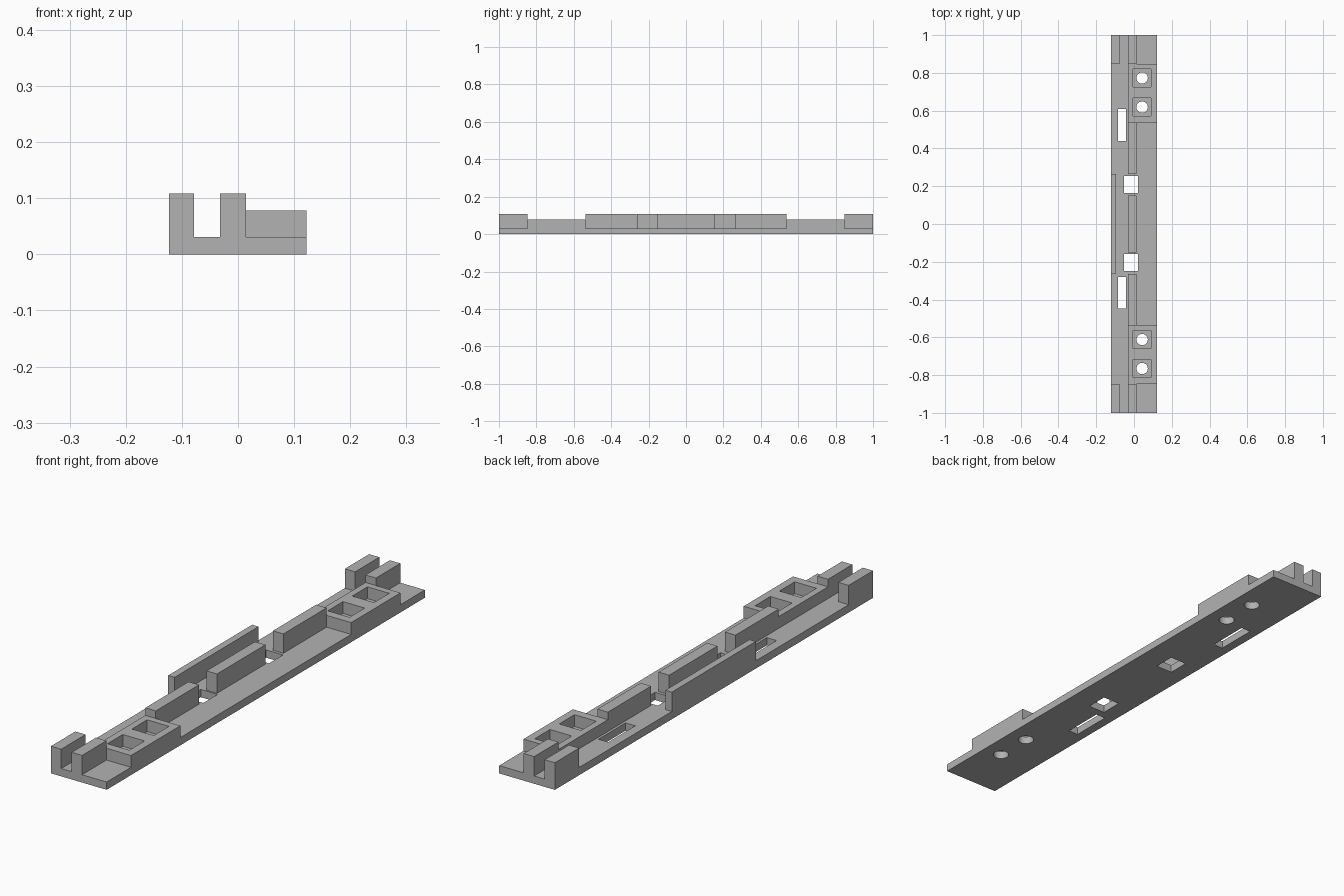
import bpy
import bmesh
from mathutils import Matrix

default = bpy.data.objects.get("Cube")
if default:
    bpy.data.objects.remove(default, do_unlink=True)

grey = bpy.data.materials.new("plain grey")
grey.use_nodes = True
colour = (0.45, 0.45, 0.45, 1)
grey.diffuse_color = colour
grey.node_tree.nodes["Principled BSDF"].inputs["Base Color"].default_value = colour

LEFT, RIGHT = -0.123, 0.122
FLOOR, BLOCK_TOP, RIB_TOP = 0.031, 0.078, 0.108
RIB = (-0.032, 0.014)


def finish(name, bm):
    mesh = bpy.data.meshes.new(name)
    bm.to_mesh(mesh)
    bm.free()
    mesh.materials.append(grey)
    obj = bpy.data.objects.new(name, mesh)
    bpy.context.collection.objects.link(obj)
    return obj


def box(name, x, y, z):
    bm = bmesh.new()
    bmesh.ops.create_cube(bm, size=1)
    for v in bm.verts:
        v.co = [lo + (c + 0.5) * (hi - lo) for c, (lo, hi) in zip(v.co, (x, y, z))]
    return finish(name, bm)


def cylinder(name, x, y, radius):
    bm = bmesh.new()
    bmesh.ops.create_cone(bm, cap_ends=True, segments=32, radius1=radius,
                          radius2=radius, depth=0.2,
                          matrix=Matrix.Translation((x, y, 0)))
    return finish(name, bm)


def cut(target, cutter):
    cutter.hide_render = True
    cutter.hide_set(True)
    cutter.display_type = 'WIRE'
    mod = target.modifiers.new(cutter.name, 'BOOLEAN')
    mod.operation = 'DIFFERENCE'
    mod.solver = 'EXACT'
    mod.object = cutter
    bpy.context.view_layer.objects.active = target
    bpy.ops.object.modifier_apply(modifier=mod.name)
    bpy.data.objects.remove(cutter, do_unlink=True)


# Base plate with long slots and square openings
base = box("base_plate", (LEFT, RIGHT), (-1, 1), (0, FLOOR))
through = (-0.1, 0.2)
for y in ((0.44, 0.61), (-0.448, -0.28)):
    cut(base, box("slot_cutter", (-0.085, -0.042), y, through))
for y in ((0.165, 0.253), (-0.248, -0.158)):
    cut(base, box("opening_cutter", (-0.053, 0.021), y, through))

# Raised mounting blocks with square pockets over round screw holes
screws = {"back": (0.773, 0.619), "front": (-0.612, -0.765)}
spans = {"back": (0.537, 0.847), "front": (-0.847, -0.537)}
for side, span in spans.items():
    block = box(side + "_mounting_block", (RIB[0], RIGHT), span, (FLOOR, BLOCK_TOP))
    for y in screws[side]:
        cut(block, box("pocket_cutter", (-0.005, 0.091), (y - 0.048, y + 0.048), through))
        cut(base, cylinder("screw_hole_cutter", 0.043, y, 0.03))

    # End posts and inner rib on each half
    s = 1 if side == "back" else -1
    end = sorted((s * 0.847, s))
    mid = sorted((s * 0.265, s * 0.537))
    box(side + "_outer_end_post", (LEFT, -0.078), end, (FLOOR, RIB_TOP))
    box(side + "_inner_end_post", RIB, end, (FLOOR, RIB_TOP))
    box(side + "_inner_rib", RIB, mid, (FLOOR, RIB_TOP))

# Centre rib and outer rail
box("centre_rib", RIB, (-0.152, 0.152), (FLOOR, RIB_TOP))
box("outer_rail", (LEFT, -0.095), (-0.263, 0.265), (FLOOR, RIB_TOP))
